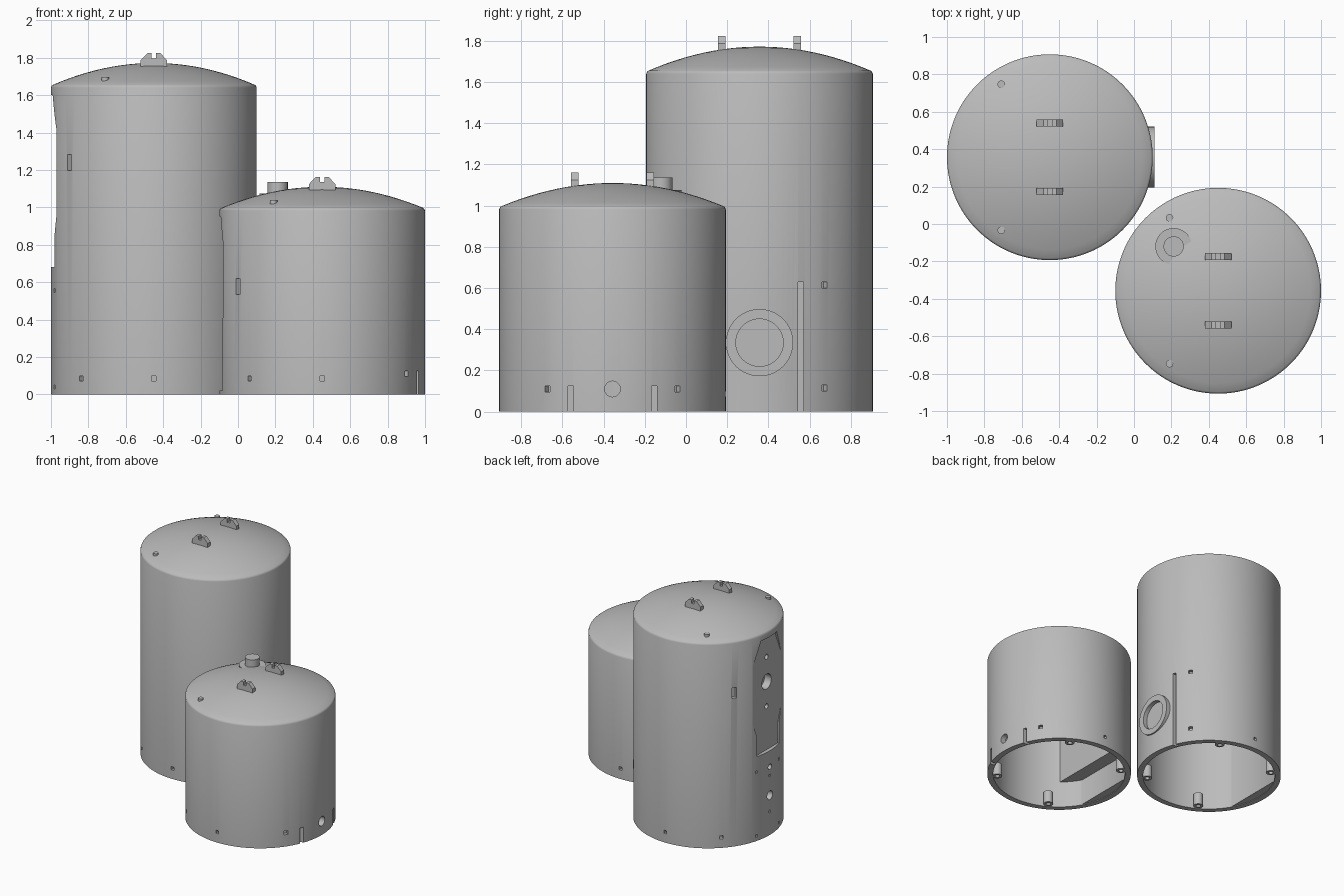
import bpy, bmesh, math
from mathutils import Matrix, Vector

if "Cube" in bpy.data.objects:
    bpy.data.objects.remove(bpy.data.objects["Cube"])

R, R_IN, SEG = 0.55, 0.505, 128
grey = bpy.data.materials.new("tank grey")
grey.diffuse_color = (0.5, 0.5, 0.5, 1)
grey.use_nodes = True
grey.node_tree.nodes["Principled BSDF"].inputs["Base Color"].default_value = grey.diffuse_color


def to_object(name, bm, at=(0, 0, 0)):
    bmesh.ops.recalc_face_normals(bm, faces=bm.faces[:])
    me = bpy.data.meshes.new(name)
    bm.to_mesh(me)
    bm.free()
    me.materials.append(grey)
    ob = bpy.data.objects.new(name, me)
    ob.location = at
    bpy.context.collection.objects.link(ob)
    return ob


def lathe(name, profile, at):
    """Spin a closed profile that starts and ends on the axis."""
    bm = bmesh.new()
    rings = []
    for r, z in profile:
        n = 1 if r == 0 else SEG
        rings.append([bm.verts.new((r * math.cos(math.tau * i / SEG),
                                    r * math.sin(math.tau * i / SEG), z)) for i in range(n)])
    for a, b in zip(rings, rings[1:]):
        for i in range(SEG):
            j = (i + 1) % SEG
            quad = [a[i % len(a)], a[j % len(a)], b[j % len(b)], b[i % len(b)]]
            bm.faces.new(list(dict.fromkeys(quad)))
    return to_object(name, bm, at)


def box(name, lo, hi, at, az=0):
    lo, hi = Vector(lo), Vector(hi)
    bm = bmesh.new()
    m = Matrix.Translation((lo + hi) / 2) @ Matrix.Diagonal((*(hi - lo), 1))
    bmesh.ops.create_cube(bm, size=1, matrix=Matrix.Rotation(math.radians(az), 4, 'Z') @ m)
    return to_object(name, bm, at)


def cylinder(name, r, length, matrix, at, seg=32):
    bm = bmesh.new()
    bmesh.ops.create_cone(bm, cap_ends=True, segments=seg, radius1=r, radius2=r,
                          depth=length, matrix=matrix)
    return to_object(name, bm, at)


def side_cylinder(name, r, d0, d1, az, z, at, seg=32):
    """Cylinder lying along a radius, from distance d0 to d1."""
    m = (Matrix.Rotation(math.radians(az), 4, 'Z') @ Matrix.Translation(((d0 + d1) / 2, 0, z))
         @ Matrix.Rotation(math.pi / 2, 4, 'Y'))
    return cylinder(name, r, d1 - d0, m, at, seg)


def prism(name, outline, axis, t0, t1, at):
    """Extrude an outline of (u, z) along x or y."""
    bm = bmesh.new()
    put = (lambda u, z, t: (t, u, z)) if axis == 'X' else (lambda u, z, t: (u, t, z))
    a = [bm.verts.new(put(u, z, t0)) for u, z in outline]
    b = [bm.verts.new(put(u, z, t1)) for u, z in outline]
    bm.faces.new(a)
    bm.faces.new(b)
    for i in range(len(a)):
        j = (i + 1) % len(a)
        bm.faces.new((a[i], a[j], b[j], b[i]))
    return to_object(name, bm, at)


def combine(target, other, op):
    bpy.context.view_layer.update()
    mod = target.modifiers.new(op, 'BOOLEAN')
    mod.operation, mod.object, mod.solver = op, other, 'EXACT'
    dg = bpy.context.evaluated_depsgraph_get()
    me = bpy.data.meshes.new_from_object(target.evaluated_get(dg))
    target.modifiers.clear()
    target.data = me
    bpy.data.objects.remove(other)


def slot(tank, az, z, w, h, depth=0.03):
    combine(tank, box("cutter", (R - depth, -w / 2, z - h / 2), (R + 0.05, w / 2, z + h / 2),
                      tank.location, az), 'DIFFERENCE')


def hole(tank, az, z, r, d0=0.5):
    combine(tank, side_cylinder("cutter", r, d0, R + 0.05, az, z, tank.location), 'DIFFERENCE')


def make_tank(name, at, wall, top, blocks, recesses):
    # Hollow shell with a shallow domed roof, open at the bottom
    edge = wall + 0.015
    def dome(r):
        return top - (top - edge) * (r / 0.54) ** 2
    radii = [0.54 * i / 12 for i in range(13)]
    outer = [(r, dome(r)) for r in radii] + [(0.546, wall + 0.01), (R, wall), (R, 0)]
    inner = [(R_IN, 0)] + [(R_IN * i / 8, dome(R_IN * i / 8) - 0.04) for i in range(8, -1, -1)]
    tank = lathe(name, outer + inner, at)
    # Flat thickened wall inside, behind the recess
    for d, z0, z1 in blocks:
        block = cylinder("block", 0.525, z1 - z0, Matrix.Translation((0, 0, (z0 + z1) / 2)), at, SEG)
        combine(block, box("clip", (-0.7, -0.6, z0 - 0.1), (-d, 0.6, z1 + 0.1), at), 'INTERSECT')
        combine(tank, block, 'UNION')
    # Recessed panel on the left
    for d, half in recesses:
        outline = half + [(-u, z) for u, z in reversed(half)]
        combine(tank, prism("cutter", outline, 'X', -0.7, -d, at), 'DIFFERENCE')
    # Screw holes round the base
    for az in (90, 135, 225, 270):
        slot(tank, az, 0.085, 0.025, 0.025)
    # Screw bosses inside the rim
    for i, az in enumerate((60, 135, 240, 315)):
        a = math.radians(az)
        m = Matrix.Translation((0.475 * math.cos(a), 0.475 * math.sin(a), 0.055))
        boss = cylinder(f"{name}_boss_{i}", 0.036, 0.1, m, at, 24)
        combine(boss, cylinder("cutter", 0.018, 0.12, m @ Matrix.Translation((0, 0, -0.03)), at, 24),
                'DIFFERENCE')
    # Pair of notched lifting lugs on the roof
    half = [(0.07, -0.04), (0.07, 0.015), (0.035, 0.052), (0.012, 0.052), (0.012, 0.025)]
    outline = [(u, z + top) for u, z in half + [(-u, z) for u, z in reversed(half)]]
    for side in (-1, 1):
        prism(f"{name}_lug_{side}", outline, 'Y', side * 0.183 - 0.018, side * 0.183 + 0.018, at)
        # Small roof studs
        r = math.hypot(0.26, 0.39)
        m = Matrix.Translation((-0.26, side * 0.39, dome(r) - 0.004))
        cylinder(f"{name}_stud_{side}", 0.02, 0.035, m, at, 24)
    return tank


# Tall tank, back left
tall_at = Vector((-0.45, 0.357, 0))
tall = make_tank("tall_tank", tall_at, 1.64, 1.772, [(0.44, 0.005, 1.6)],
                 [(0.52, [(0.14, 0.68), (0.14, 0.84), (0.175, 0.95), (0.175, 1.42), (0.1, 1.6)])])
for z, r in ((1.23, 0.06), (1.43, 0.02), (1.03, 0.02), (0.55, 0.022), (0.32, 0.035)):
    hole(tall, 180, z, r, 0.46)
for z in (0.48, 0.19):
    slot(tall, 180, z, 0.02, 0.02)
for az in (165, 195):
    for z in (0.555, 0.04):
        slot(tall, az, z, 0.02, 0.02)
for az in (145, 215):
    slot(tall, az, 1.24, 0.036, 0.085)
# Round port with a raised ring on the right
combine(tall, side_cylinder("port", 0.163, 0.515, 0.56, 0, 0.335, tall_at, 64), 'UNION')
combine(tall, side_cylinder("cutter", 0.115, 0.525, 0.7, 0, 0.335, tall_at, 64), 'DIFFERENCE')
# Cable groove and screw holes beside the port
combine(tall, box("cutter", (0.48, 0.187, -0.05), (0.7, 0.213, 0.63), tall_at), 'DIFFERENCE')
for z in (0.115, 0.615):
    slot(tall, 35, z, 0.03, 0.03)

# Short tank, front right
short_at = Vector((0.45, -0.357, 0))
short = make_tank("short_tank", short_at, 0.982, 1.11,
                  [(0.44, 0.005, 0.24), (0.33, 0.22, 0.97)],
                  [(0.39, [(0.14, 0.26), (0.14, 0.4), (0.15, 0.5), (0.15, 0.8), (0.09, 0.95)]),
                   (0.52, [(0.14, 0.02), (0.14, 0.27)])])
for az in (145, 215):
    slot(short, az, 0.577, 0.036, 0.085)
hole(short, 0, 0.11, 0.038, 0.47)
for side in (-1, 1):
    slot(short, side * 35, 0.11, 0.03, 0.03)
    y = side * 0.203
    combine(short, box("cutter", (0.47, y - 0.013, -0.05), (0.7, y + 0.013, 0.125), short_at),
            'DIFFERENCE')
# Roof vent with flange
cylinder("vent_pipe", 0.054, 0.12, Matrix.Translation((-0.238, 0.237, 1.076)), short_at, 48)
cylinder("vent_flange", 0.098, 0.06, Matrix.Translation((-0.238, 0.237, 1.045)), short_at, 48)

# Smooth curved walls, keep hard edges
bpy.ops.object.select_all(action='DESELECT')
for ob in bpy.context.scene.objects:
    ob.select_set(True)
bpy.context.view_layer.objects.active = tall
bpy.ops.object.shade_smooth_by_angle(angle=math.radians(30))
